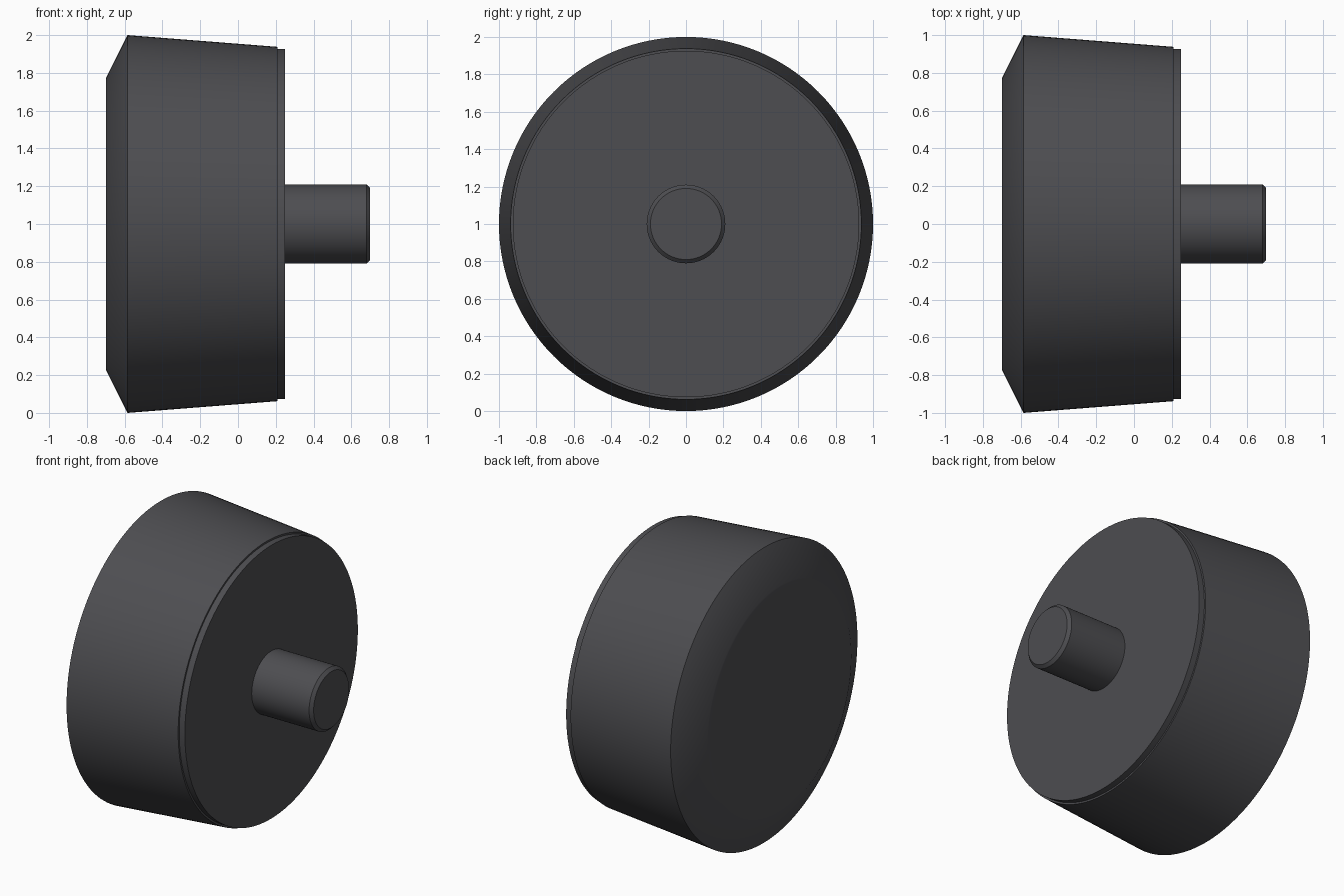
import bpy, bmesh, math
from mathutils import Matrix, Vector

if "Cube" in bpy.data.objects:
    bpy.data.objects.remove(bpy.data.objects["Cube"])

SEGMENTS = 128
CENTRE_Z = 1.0

dark = bpy.data.materials.new("dark_grey")
dark.diffuse_color = (0.075, 0.075, 0.082, 1.0)
dark.use_nodes = True
dark.node_tree.nodes["Principled BSDF"].inputs["Base Color"].default_value = dark.diffuse_color


def turned(name, profile):
    """Revolve an (x, radius) profile around the horizontal x axis."""
    bm = bmesh.new()
    verts = [bm.verts.new((x, 0, r)) for x, r in profile]
    edges = [bm.edges.new(pair) for pair in zip(verts, verts[1:])]
    bmesh.ops.spin(bm, geom=verts + edges, cent=(0, 0, 0), axis=(1, 0, 0),
                   angle=math.tau, steps=SEGMENTS, use_duplicate=False)
    bmesh.ops.remove_doubles(bm, verts=bm.verts[:], dist=1e-5)
    bmesh.ops.recalc_face_normals(bm, faces=bm.faces[:])
    bmesh.ops.translate(bm, verts=bm.verts[:], vec=Vector((0, 0, CENTRE_Z)))
    mesh = bpy.data.meshes.new(name)
    bm.to_mesh(mesh)
    bm.free()
    mesh.materials.append(dark)
    obj = bpy.data.objects.new(name, mesh)
    bpy.context.collection.objects.link(obj)
    bpy.ops.object.select_all(action='DESELECT')
    obj.select_set(True)
    bpy.context.view_layer.objects.active = obj
    bpy.ops.object.shade_smooth_by_angle(angle=math.radians(30))
    return obj


# Tapered rubber body with a wide chamfer around the flat back face
turned("rubber_body", [(-0.70, 0), (-0.70, 0.74), (-0.70, 0.77),
                       (-0.585, 1.0), (0.208, 0.938), (0.208, 0)])

# Thin mounting plate, stepped in slightly from the body
turned("mounting_plate", [(0.208, 0), (0.208, 0.926), (0.25, 0.926), (0.25, 0)])

# Stud with a small chamfer at its tip
turned("stud", [(0.25, 0), (0.25, 0.21), (0.68, 0.21), (0.70, 0.19), (0.70, 0)])
